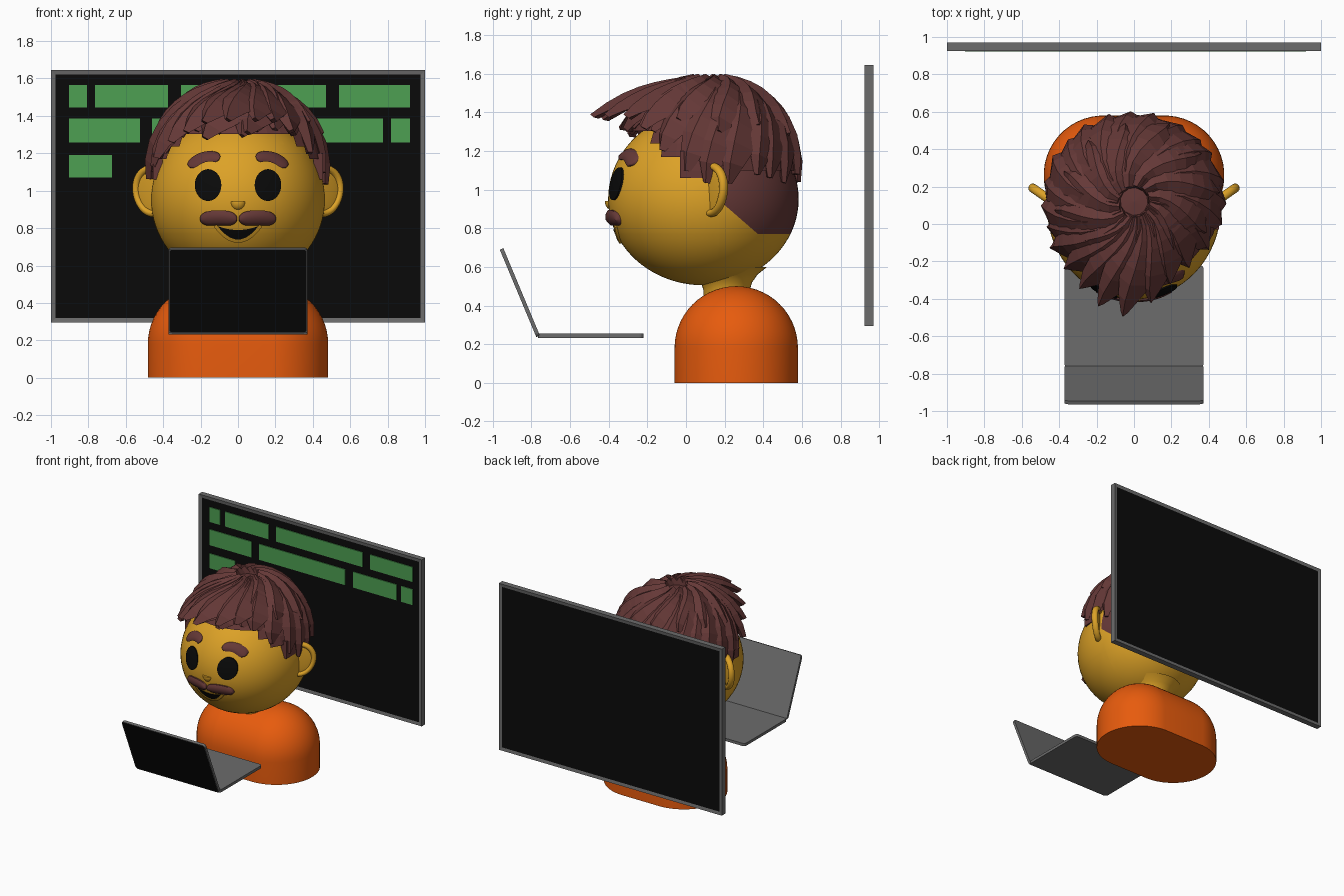
import bpy, bmesh, math, random
from mathutils import Vector, Matrix

if "Cube" in bpy.data.objects:
    bpy.data.objects.remove(bpy.data.objects["Cube"])

random.seed(4)


def mat(name, *c):
    m = bpy.data.materials.new(name)
    m.diffuse_color = (*c, 1)
    m.use_nodes = True
    m.node_tree.nodes["Principled BSDF"].inputs["Base Color"].default_value = m.diffuse_color
    return m


SKIN = mat("yellow skin", 0.72, 0.36, 0.02)
HAIR = mat("brown hair", 0.13, 0.04, 0.038)
SHIRT = mat("orange shirt", 0.80, 0.105, 0.004)
GREY = mat("grey metal", 0.15, 0.15, 0.15)
BLACK = mat("black", 0.003, 0.003, 0.003)
GREEN = mat("green", 0.075, 0.35, 0.085)


def finish(name, bm, mats, smooth=None):
    bmesh.ops.recalc_face_normals(bm, faces=bm.faces)
    me = bpy.data.meshes.new(name)
    bm.to_mesh(me)
    bm.free()
    ob = bpy.data.objects.new(name, me)
    bpy.context.collection.objects.link(ob)
    for m in mats:
        me.materials.append(m)
    if smooth:
        bpy.ops.object.select_all(action='DESELECT')
        ob.select_set(True)
        bpy.context.view_layer.objects.active = ob
        bpy.ops.object.shade_smooth_by_angle(angle=math.radians(smooth))
    return ob


def loft(bm, rings):
    """Skin closed rings of points and cap both ends."""
    vs = [[bm.verts.new(p) for p in r] for r in rings]
    n = len(vs[0])
    for a, b in zip(vs, vs[1:]):
        for i in range(n):
            bm.faces.new((a[i], a[(i + 1) % n], b[(i + 1) % n], b[i]))
    bm.faces.new(vs[0])
    bm.faces.new(vs[-1])


def box(bm, lo, hi):
    size = [b - a for a, b in zip(lo, hi)]
    mid = [(a + b) / 2 for a, b in zip(lo, hi)]
    return bmesh.ops.create_cube(bm, size=1, matrix=Matrix.Translation(mid) @ Matrix.Diagonal((*size, 1)))


def ball(bm, loc, scale, rot=0):
    m = Matrix.Translation(loc) @ Matrix.Rotation(rot, 4, 'Z') @ Matrix.Diagonal((*scale, 1))
    return bmesh.ops.create_uvsphere(bm, u_segments=32, v_segments=20, radius=1, matrix=m)["verts"]


# Wall screen: grey frame with recessed black faces on both sides
bm = bmesh.new()
box(bm, (-1, 0.925, 0.295), (1, 0.97, 1.645))
bm.normal_update()
panels = [f for f in bm.faces if abs(f.normal.y) > 0.9]
bmesh.ops.inset_individual(bm, faces=panels, thickness=0.035, depth=-0.004)
for f in panels:
    f.material_index = 1
finish("wall_screen", bm, [GREY, BLACK])

# Green blocks on the screen, row by row
rows = [(1.445, 1.565, [(-.904, -.807), (-.765, -.374), (-.305, .47), (.54, .92)]),
        (1.257, 1.385, [(-.904, -.524), (-.46, .315), (.387, .775), (.818, .92)]),
        (1.07, 1.19, [(-.904, -.674)])]
bm = bmesh.new()
for z0, z1, spans in rows:
    for x0, x1 in spans:
        box(bm, (x0, 0.923, z0), (x1, 0.93, z1))
finish("screen_blocks", bm, [GREEN])


# Laptop base and tilted lid
def slab(name, w, d, t, matrix, mats):
    bm = bmesh.new()
    box(bm, (-w / 2, -d / 2, -t / 2), (w / 2, d / 2, t / 2))
    corners = [e for e in bm.edges if abs(e.verts[0].co.z - e.verts[1].co.z) > t / 2]
    bmesh.ops.bevel(bm, geom=corners, offset=0.02, segments=4, affect='EDGES', profile=0.5)
    bm.normal_update()
    if len(mats) > 1:
        face = [f for f in bm.faces if f.normal.z > 0.9]
        bmesh.ops.inset_individual(bm, faces=face, thickness=0.006)
        face[0].material_index = 1
    bm.transform(matrix)
    finish(name, bm, mats)


slab("laptop_base", 0.745, 0.545, 0.022, Matrix.Translation((0, -0.493, 0.243)), [GREY])
slab("laptop_lid", 0.745, 0.49, 0.02, Matrix.Translation((0, -0.86, 0.467)) @
     Matrix.Rotation(math.radians(22.7 - 270), 4, 'X') @ Matrix.Rotation(math.pi, 4, 'Z'), [GREY, BLACK])

# Body: stadium outline with a domed top
N = 48


def stadium(r, z):
    pts = []
    for i in range(N):
        a = 2 * math.pi * (i + 0.5) / N
        pts.append((r * math.cos(a) + math.copysign(0.163, math.cos(a)), 0.26 + r * math.sin(a), z))
    return pts


bm = bmesh.new()
loft(bm, [stadium(0.32, 0)] + [stadium(0.32 * math.cos(t), 0.18 + 0.32 * math.sin(t))
                               for t in [math.pi / 2 * k / 14 for k in range(14)] + [1.56]])
finish("body", bm, [SHIRT], 40)

# Neck
bm = bmesh.new()
loft(bm, [[(r * math.cos(a), 0.21 + r * math.sin(a), z) for a in [math.tau * i / 32 for i in range(32)]]
          for z, r in [(0.40, .12), (0.48, .12), (0.52, .132), (0.56, .16), (0.6, .21)]])
finish("neck", bm, [SKIN], 60)

# Head, with the nape coloured as close-cropped hair
HC = Vector((0, 0.09, 0.95))
RX, RY, RZ, RZL = 0.465, 0.493, 0.46, 0.445


def face_y(x, z):
    dz = (z - HC.z) / (RZ if z > HC.z else RZL)
    return HC.y - RY * math.sqrt(max(0, 1 - (x / RX) ** 2 - dz * dz))


bm = bmesh.new()
bmesh.ops.create_uvsphere(bm, u_segments=64, v_segments=40, radius=1)
for v in bm.verts:
    v.co = HC + Vector((v.co.x * RX, v.co.y * RY, v.co.z * (RZ if v.co.z > 0 else RZL)))
slope = Vector((0, 0.87, 1)).normalized()
cuts = [((0, .17, 1), Vector((0, 1, 0))), ((0, .2, .92), slope), ((0, 0, .77), Vector((0, 0, 1)))]
for co, no in cuts:
    bmesh.ops.bisect_plane(bm, geom=bm.verts[:] + bm.edges[:] + bm.faces[:], plane_co=co, plane_no=no)
for f in bm.faces:
    c = f.calc_center_median()
    if all((c - Vector(co)).dot(no) > 0 for co, no in cuts):
        f.material_index = 1
finish("head", bm, [SKIN, HAIR], 60)


# Face features: strokes laid on the front of the head
def stroke(name, pts, widths, thick, material, puff=0.0):
    rings = []
    for i, (p, w) in enumerate(zip(pts, widths)):
        a, b = Vector(pts[max(i - 1, 0)]), Vector(pts[min(i + 1, len(pts) - 1)])
        d = (b - a).normalized()
        ring = []
        for k, v in enumerate((-1, -1, -.6, 0, .6, 1, 1)):
            x, z = p[0] - d.y * w * v, p[1] + d.x * w * v
            off = 0.015 if k in (0, 6) else -thick * (1 - puff * v * v)
            ring.append((x, face_y(x, z) + off, z))
        rings.append(ring)
    bm = bmesh.new()
    loft(bm, rings)
    finish(name, bm, [material], 50)


T = [-1 + k / 8 for k in range(17)]
arc = [math.sin(t * math.pi / 2) * 0.999 for t in T]
for s, side in ((-1, "left"), (1, "right")):
    stroke(side + "_eye", [(s * 0.16, 1.03 + 0.085 * t) for t in arc],
           [0.071 * math.sqrt(1 - t * t) for t in arc], 0.008, BLACK)
    stroke(side + "_eyebrow", [(s * (0.18 + 0.083 * t), 1.18 - 0.022 * t - 0.03 * t * t) for t in arc],
           [0.028 * (1 - t ** 8) ** .5 for t in arc], 0.022, HAIR, 0.5)
    stroke(side + "_moustache", [(s * (0.104 + 0.099 * t), 0.855 - 0.012 * t * t) for t in arc],
           [0.04 * (1 - t ** 4) ** .5 for t in arc], 0.028, HAIR, 0.6)
stroke("mouth", [(0.11 * t, 0.81 - 0.047 * (1 - t * t)) for t in T],
       [0.026 * (1 - t * t) + 0.001 for t in T], 0.006, BLACK)
stroke("lower_lip", [(0.122 * t, 0.813 - 0.083 * (1 - t * t)) for t in T], [0.009] * 17, 0.012, SKIN)

# Nose: half ball with a flat top
bm = bmesh.new()
for v in ball(bm, (0, -0.385, 0.94), (0.042, 0.035, 0.045)):
    v.co.z = min(v.co.z, 0.942)
finish("nose", bm, [SKIN], 40)

# Ears (thin disc with a raised rim) and sideburns
for s, side in ((-1, "left"), (1, "right")):
    bm = bmesh.new()
    c, rot = (s * 0.452, 0.13, 1.0), s * math.radians(35)
    ball(bm, c, (0.115, 0.014, 0.125), rot)
    ex = Vector((math.cos(rot), math.sin(rot), 0))
    ey = Vector((-ex.y, ex.x, 0))
    grid = [[bm.verts.new(Vector(c) + ex * math.cos(a) * (0.112 + 0.02 * math.cos(b)) * (1 + .1 * math.sin(a))
                          + Vector((0, 0, math.sin(a) * (0.122 + 0.02 * math.cos(b)))) + ey * 0.024 * math.sin(b))
             for b in [math.tau * j / 12 for j in range(12)]] for a in [math.tau * i / 36 for i in range(36)]]
    for i in range(36):
        for j in range(12):
            n, m = (i + 1) % 36, (j + 1) % 12
            bm.faces.new((grid[i][j], grid[n][j], grid[n][m], grid[i][m]))
    finish(side + "_ear", bm, [SKIN], 60)
    bm = bmesh.new()
    box(bm, (s * 0.43 - 0.025, -0.03, 1.06), (s * 0.43 + 0.025, 0.1, 1.2))
    finish(side + "_sideburn", bm, [HAIR])

# Hair: cap under overlapping faceted locks that fan out from the crown
C, R = Vector((0, 0.12, 1.1)), Vector((0.465, 0.455, 0.445))


def on_hair(az, el, off):
    d = Vector((math.cos(el) * math.cos(az), math.cos(el) * math.sin(az), math.sin(el)))
    return C + Vector((d.x * R.x, d.y * R.y, d.z * R.z)) + d * off, d


def hairline(s):
    return 1.05 + 0.25 * min(1, max(0, (-s - 0.1) / 0.7))


def lock(bm, az, z_end, twist, width, thick, lift, start=80):
    e0, e1 = math.radians(start), math.asin((z_end - C.z) / R.z)
    steps = 7
    path = []
    for k in range(steps + 1):
        t = k / steps
        path.append(on_hair(math.radians(az + twist * (1 - t) ** 1.5), e0 + (e1 - e0) * t, 0.005 + lift * t * t))
    rings = []
    for k, (p, d) in enumerate(path):
        t = k / steps
        tan = (path[min(k + 1, steps)][0] - path[max(k - 1, 0)][0]).normalized()
        side = tan.cross(d).normalized()
        w = width * (0.55 + 0.6 * math.sin(math.pi * min(t * 0.9, 1))) * (1 - 0.75 * t ** 5)
        h = thick * (1 - 0.5 * t ** 3)
        rings.append([p - side * w, p + side * w * 0.35 + d * h, p + side * w, p - d * 0.025])
    loft(bm, rings)


bm = bmesh.new()
ball(bm, C, R)
bmesh.ops.delete(bm, geom=[f for f in bm.faces if f.calc_center_median().z <
                           hairline((f.calc_center_median().y - C.y) / R.y) + 0.02], context='FACES')
finish("hair_cap", bm, [HAIR])

bm = bmesh.new()
for i in range(24):
    az = i * 15 + random.uniform(-3, 3)
    z = hairline(math.sin(math.radians(az))) + random.uniform(-0.02, 0.04)
    lock(bm, az, z, 45, 0.095, random.uniform(0.03, 0.05), 0.0)
for i in range(12):
    lock(bm, i * 30 + 7, 1.33 + random.uniform(-0.06, 0.04), 55, 0.11, 0.055, 0.015)
# Front fringe sweeping forward: direction, end height, lift
for az, z, lift in [(-150, 1.17, .03), (-135, 1.24, .06), (-121, 1.27, .11), (-108, 1.29, .17),
                    (-95, 1.29, .2), (-80, 1.31, .14), (-66, 1.33, .08), (-50, 1.3, .03)]:
    lock(bm, az, z, 40, 0.1, 0.05, lift)
finish("hair_locks", bm, [HAIR])
